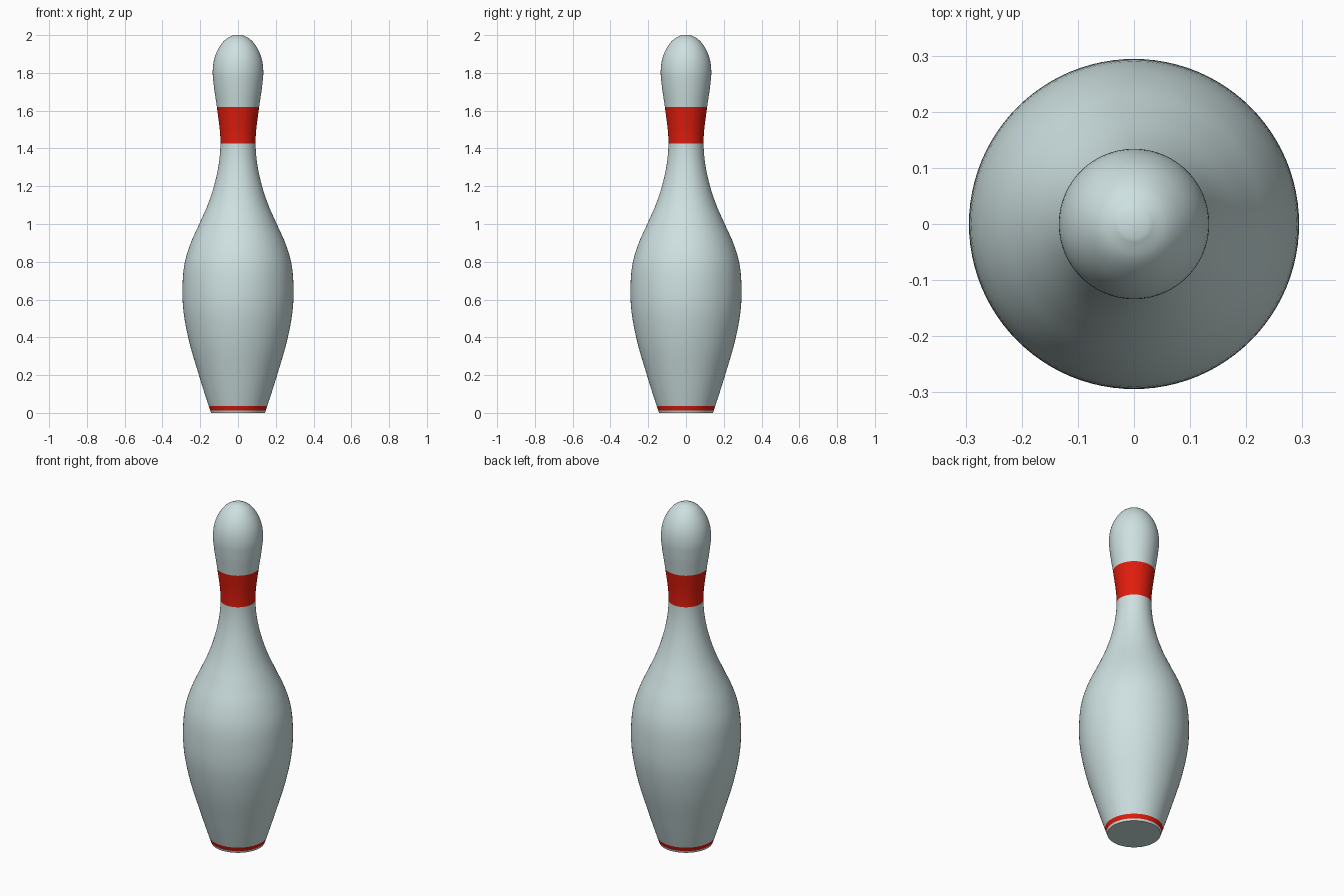
import bpy, bmesh, math

if "Cube" in bpy.data.objects:
    bpy.data.objects.remove(bpy.data.objects["Cube"])

SEGMENTS = 96

# Silhouette as (radius, height), foot to crown
PROFILE = [(0.147, 0.012), (0.155, 0.036), (0.207, 0.2), (0.264, 0.4), (0.291, 0.56),
           (0.294, 0.66), (0.281, 0.8), (0.25, 0.9), (0.205, 1.0), (0.157, 1.11), (0.122, 1.22),
           (0.1, 1.33), (0.093, 1.425), (0.112, 1.62), (0.129, 1.74), (0.134, 1.81),
           (0.124, 1.88), (0.097, 1.94), (0.062, 1.98), (0.025, 2.0)]
RED_BANDS = [(0.012, 0.036), (1.425, 1.62)]


def material(name, color):
    mat = bpy.data.materials.new(name)
    mat.diffuse_color = color
    mat.use_nodes = True
    mat.node_tree.nodes["Principled BSDF"].inputs["Base Color"].default_value = mat.diffuse_color
    return mat


def smooth_profile(points, steps=5):
    """Cubic curve through the points with chord-weighted tangents."""
    n = len(points)
    dist = [math.dist(points[i], points[i + 1]) for i in range(n - 1)]
    slope = [[(b - a) / d for a, b in zip(points[i], points[i + 1])] for i, d in enumerate(dist)]
    tangent = [slope[0]]
    for i in range(1, n - 1):
        w = dist[i - 1] + dist[i]
        tangent.append([(a * dist[i] + b * dist[i - 1]) / w for a, b in zip(slope[i - 1], slope[i])])
    tangent.append(slope[-1])
    out = []
    for i, d in enumerate(dist):
        for s in range(steps):
            t = s / steps
            h = (2*t**3 - 3*t**2 + 1, (t**3 - 2*t**2 + t) * d, 3*t**2 - 2*t**3, (t**3 - t**2) * d)
            out.append(tuple(h[0] * points[i][k] + h[1] * tangent[i][k] + h[2] * points[i + 1][k]
                             + h[3] * tangent[i + 1][k] for k in (0, 1)))
    return out + [points[-1]]


# Lathe the silhouette, closing the foot and crown with flat discs
bm = bmesh.new()
rings = []
for r, z in [(0.143, 0.0)] + smooth_profile(PROFILE):
    angles = [2 * math.pi * i / SEGMENTS for i in range(SEGMENTS)]
    rings.append([bm.verts.new((r * math.cos(a), r * math.sin(a), z)) for a in angles])
for low, high in zip(rings, rings[1:]):
    mid = (low[0].co.z + high[0].co.z) / 2
    red = any(a < mid < b for a, b in RED_BANDS)
    for i in range(SEGMENTS):
        j = (i + 1) % SEGMENTS
        bm.faces.new((low[i], low[j], high[j], high[i])).material_index = int(red)
bm.faces.new(list(reversed(rings[0])))
bm.faces.new(rings[-1])

mesh = bpy.data.meshes.new("bowling_pin")
bm.to_mesh(mesh)
bm.free()
mesh.materials.append(material("pale_lacquer", (0.62, 0.75, 0.75, 1)))
mesh.materials.append(material("red_stripe", (0.75, 0.012, 0.004, 1)))
pin = bpy.data.objects.new("bowling_pin", mesh)
bpy.context.collection.objects.link(pin)

# Smooth sides with a crisp foot edge
bpy.context.view_layer.objects.active = pin
pin.select_set(True)
bpy.ops.object.shade_smooth_by_angle(angle=math.radians(35))
